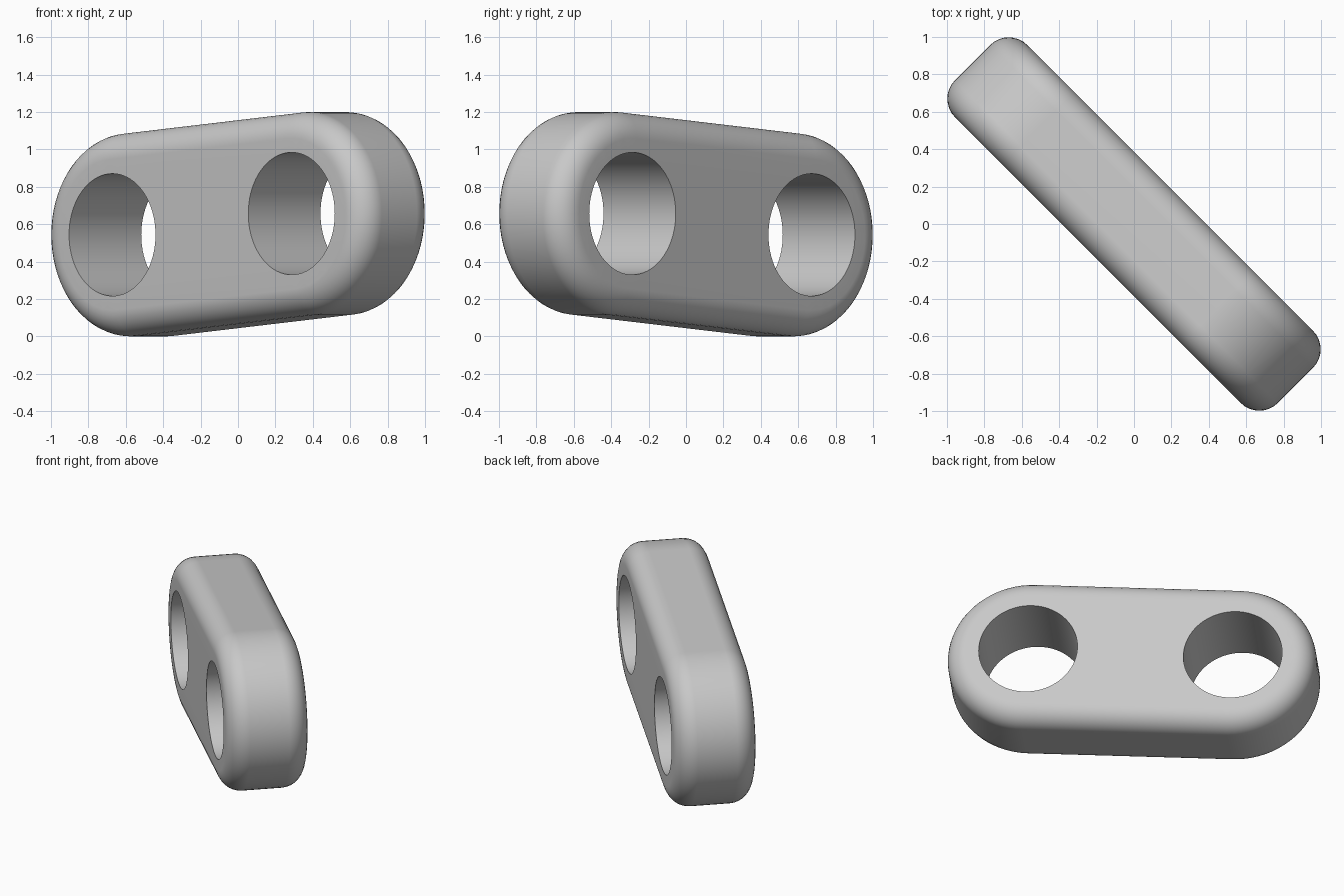
import bpy
import bmesh
from math import cos, sin, pi, atan2, radians
from mathutils import Matrix, Vector

if "Cube" in bpy.data.objects:
    bpy.data.objects.remove(bpy.data.objects["Cube"], do_unlink=True)

HALF_SPAN = 0.68      # centre of the link to each hole centre
OUTER_RADIUS = 0.543
HOLE_RADIUS = 0.327
HALF_DEPTH = 0.273
FILLET = 0.14
ARC_STEPS = 36        # segments in each rounded end
FILLET_STEPS = 8


def close_loop(bm, points):
    verts = [bm.verts.new(p) for p in points]
    edges = [bm.edges.new((v, verts[(i + 1) % len(verts)])) for i, v in enumerate(verts)]
    return verts, edges


def stadium(radius, depth):
    """Rounded-end outline: two half circles joined by straight sides."""
    points = []
    for side, start in ((1, -pi / 2), (-1, pi / 2)):
        for i in range(ARC_STEPS + 1):
            a = start + pi * i / ARC_STEPS
            points.append((side * HALF_SPAN + radius * cos(a), radius * sin(a), depth))
    return points


def circle(centre, depth):
    n = ARC_STEPS * 2
    return [(centre + HOLE_RADIUS * cos(2 * pi * i / n),
             HOLE_RADIUS * sin(2 * pi * i / n), depth) for i in range(n)]


def skin(bm, a, b):
    for i in range(len(a)):
        j = (i + 1) % len(a)
        bm.faces.new((a[i], a[j], b[j], b[i]))


bm = bmesh.new()

# Rim: rounded back edge, straight band, rounded front edge
rings = []
for side in (-1, 1):
    for k in range(FILLET_STEPS + 1):
        t = k / FILLET_STEPS * pi / 2
        a = t if side < 0 else pi / 2 - t
        rings.append(close_loop(bm, stadium(OUTER_RADIUS - FILLET + FILLET * sin(a),
                                            side * (HALF_DEPTH - FILLET + FILLET * cos(a)))))
for low, high in zip(rings, rings[1:]):
    skin(bm, low[0], high[0])

# Two straight through holes
cap_edges = {-1: list(rings[0][1]), 1: list(rings[-1][1])}
for centre in (-HALF_SPAN, HALF_SPAN):
    low, high = (close_loop(bm, circle(centre, s * HALF_DEPTH)) for s in (-1, 1))
    skin(bm, high[0], low[0])
    cap_edges[-1] += low[1]
    cap_edges[1] += high[1]

# Flat faces around the holes
for side, edges in cap_edges.items():
    bmesh.ops.triangle_fill(bm, use_beauty=True, edges=edges, normal=Vector((0, 0, side)))
bmesh.ops.recalc_face_normals(bm, faces=bm.faces)

# Stand the link upright on the diagonal, with a slight tilt along its length
tilt = atan2(0.057, HALF_SPAN)
placement = (Matrix.Translation((0, 0, 0.6)) @ Matrix.Rotation(radians(-45), 4, 'Z')
             @ Matrix.Rotation(radians(90), 4, 'X') @ Matrix.Rotation(tilt, 4, 'Z'))
bmesh.ops.transform(bm, matrix=placement, verts=bm.verts)

mesh = bpy.data.meshes.new("link_plate")
bm.to_mesh(mesh)
bm.free()
link = bpy.data.objects.new("link_plate", mesh)
bpy.context.collection.objects.link(link)

grey = bpy.data.materials.new("light_grey")
grey.use_nodes = True
colour = (0.58, 0.58, 0.58, 1)
grey.diffuse_color = colour
grey.node_tree.nodes["Principled BSDF"].inputs["Base Color"].default_value = colour
mesh.materials.append(grey)

# Smooth rim with crisp hole edges and flat faces
bpy.ops.object.select_all(action='DESELECT')
link.select_set(True)
bpy.context.view_layer.objects.active = link
bpy.ops.object.shade_smooth_by_angle(angle=radians(40))
weighted = link.modifiers.new("flat_face_normals", 'WEIGHTED_NORMAL')
weighted.keep_sharp = True
